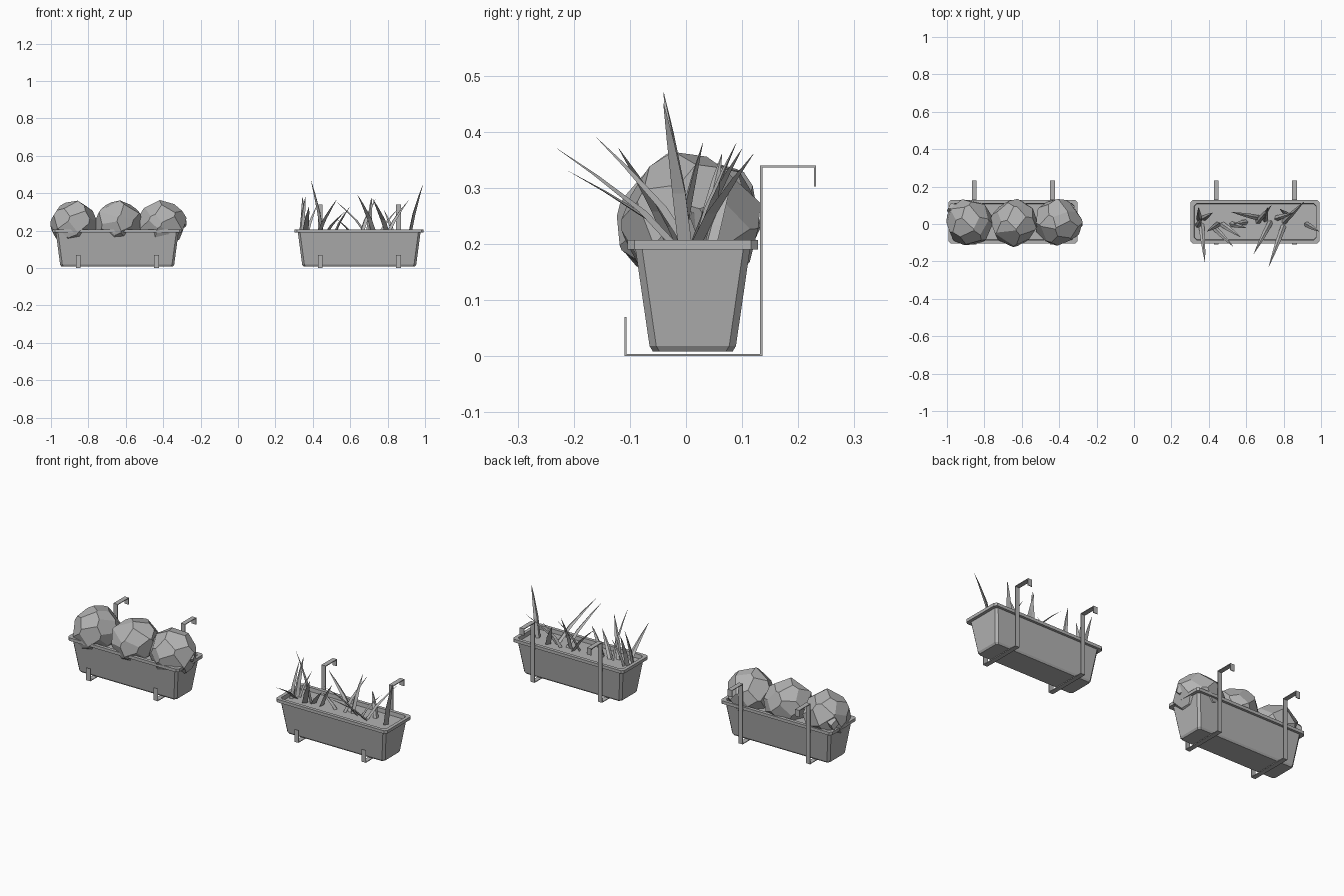
import bpy, bmesh, math, random
from mathutils import Vector

if "Cube" in bpy.data.objects:
    bpy.data.objects.remove(bpy.data.objects["Cube"])
random.seed(4)

# One plain grey for everything
GREY = (0.45, 0.45, 0.45, 1)
grey = bpy.data.materials.new("plain grey")
grey.use_nodes = True
grey.diffuse_color = GREY
for node in grey.node_tree.nodes:
    if node.type == 'BSDF_PRINCIPLED':
        node.inputs["Base Color"].default_value = GREY

MID_Y = 0.012


def finish(name, bm):
    bmesh.ops.recalc_face_normals(bm, faces=bm.faces[:])
    mesh = bpy.data.meshes.new(name)
    bm.to_mesh(mesh)
    bm.free()
    mesh.materials.append(grey)
    obj = bpy.data.objects.new(name, mesh)
    bpy.context.scene.collection.objects.link(obj)
    return obj


def loft(bm, rings):
    """Skin a stack of point rings and close both ends."""
    rings = [[bm.verts.new(p) for p in ring] for ring in rings]
    n = len(rings[0])
    for low, high in zip(rings, rings[1:]):
        for i in range(n):
            j = (i + 1) % n
            bm.faces.new((low[i], low[j], high[j], high[i]))
    bm.faces.new(rings[0][::-1])
    bm.faces.new(rings[-1])


def cut_rectangle(cx, hx, hy, z, c=0.012):
    """Rectangle with chamfered corners."""
    corners = [(hx, c - hy), (hx, hy - c), (hx - c, hy), (c - hx, hy),
               (-hx, hy - c), (-hx, c - hy), (c - hx, -hy), (hx - c, -hy)]
    return [(cx + x, MID_Y + y, z) for x, y in corners]


# Planter box: tapered body, rim and soil
def planter(name, cx):
    bm = bmesh.new()
    levels = [(0.298, 0.071, 0.008), (0.305, 0.077, 0.018), (0.328, 0.102, 0.19),
              (0.345, 0.116, 0.19), (0.345, 0.116, 0.207),
              (0.326, 0.097, 0.207), (0.324, 0.095, 0.185)]
    loft(bm, [cut_rectangle(cx, *level) for level in levels])
    finish(name, bm)


# Hanging bracket: bent flat strip
def bracket(name, cx):
    path = [(-0.108, 0.07), (-0.108, 0.002), (0.134, 0.002),
            (0.134, 0.338), (0.23, 0.338), (0.23, 0.302)]
    bm = bmesh.new()
    left, right = [[bm.verts.new((cx + s * 0.013, y, z)) for y, z in path]
                   for s in (-1, 1)]
    for i in range(len(path) - 1):
        bm.faces.new((left[i], right[i], right[i + 1], left[i + 1]))
    obj = finish(name, bm)
    solid = obj.modifiers.new("thickness", 'SOLIDIFY')
    solid.thickness = 0.004
    solid.offset = 0
    solid.use_even_offset = True


# Faceted bush: a block trimmed by planes spread around a sphere
def bush(name, centre, radius, cuts):
    bm = bmesh.new()
    bmesh.ops.create_cube(bm, size=radius * 2.4)
    turn = random.uniform(0, math.tau)
    for i in range(cuts):
        h = 1 - (2 * i + 1) / cuts
        a = turn + i * 2.4 + random.uniform(-0.25, 0.25)
        w = math.sqrt(1 - h * h)
        normal = Vector((w * math.cos(a), w * math.sin(a), h))
        result = bmesh.ops.bisect_plane(
            bm, geom=bm.verts[:] + bm.edges[:] + bm.faces[:],
            plane_co=normal * radius * random.uniform(0.93, 1.0),
            plane_no=normal, clear_outer=True)
        edges = [e for e in result["geom_cut"]
                 if isinstance(e, bmesh.types.BMEdge) and e.is_boundary]
        if len(edges) > 2:
            bmesh.ops.edgeloop_fill(bm, edges=edges)
    bmesh.ops.translate(bm, verts=bm.verts[:], vec=centre)
    finish(name, bm)


# Grass blade: three-sided spike bending towards its tip
def blade(name, base, tip, width):
    base, tip = Vector(base), Vector(tip)
    lean = tip - base
    side = Vector((lean.y, -lean.x, 0)).normalized()
    out = side.cross(Vector((0, 0, 1)))
    bm = bmesh.new()
    rings = []
    for t, scale in ((0, 0.8), (0.4, 0.75), (0.75, 0.4), (1, 0.03)):
        bend = t ** 1.25
        mid = base + Vector((lean.x * bend, lean.y * bend, lean.z * t))
        w = width * scale
        rings.append([mid + side * w, mid - side * w, mid + out * w * 0.8])
    loft(bm, rings)
    finish(name, bm)


for label, cx in (("right", -0.646), ("left", 0.648)):
    planter(label + "_planter", cx)
    for i, dx in enumerate((-0.208, 0.211)):
        bracket(f"{label}_bracket_{i + 1}", cx + dx)

for i, x in enumerate((-0.882, -0.64, -0.408)):
    bush(f"bush_{i + 1}", (x, 0.008, 0.237), 0.117, 28)
for i, (x, y) in enumerate(((-0.305, 0), (-0.97, 0.08))):
    bush(f"bush_sprig_{i + 1}", (x, y, 0.24), 0.025, 9)

# Base x, base y, then tip x, y, z
blades = [
    (.45, 0, .39, -.04, .47), (.36, 0, .38, -.21, .33), (.35, .02, .345, .09, .38),
    (.37, .03, .42, .06, .33), (.34, -.01, .36, .03, .38), (.47, 0, .57, -.07, .3),
    (.43, -.02, .53, -.12, .37), (.52, 0, .6, -.02, .33), (.68, .03, .52, .064, .36),
    (.66, .01, .735, .1, .37), (.8, -.01, .72, -.23, .37), (.7, .02, .714, .09, .38),
    (.73, .01, .64, -.16, .39), (.76, .03, .85, .06, .31), (.8, .01, .91, .12, .36),
    (.92, 0, .99, -.04, .45), (.83, .04, .78, .08, .31), (.6, .01, .53, 0, .26)]
for i, (x, y, *tip) in enumerate(blades):
    blade(f"grass_blade_{i + 1}", (x, y, 0.183), tip, 0.018)
